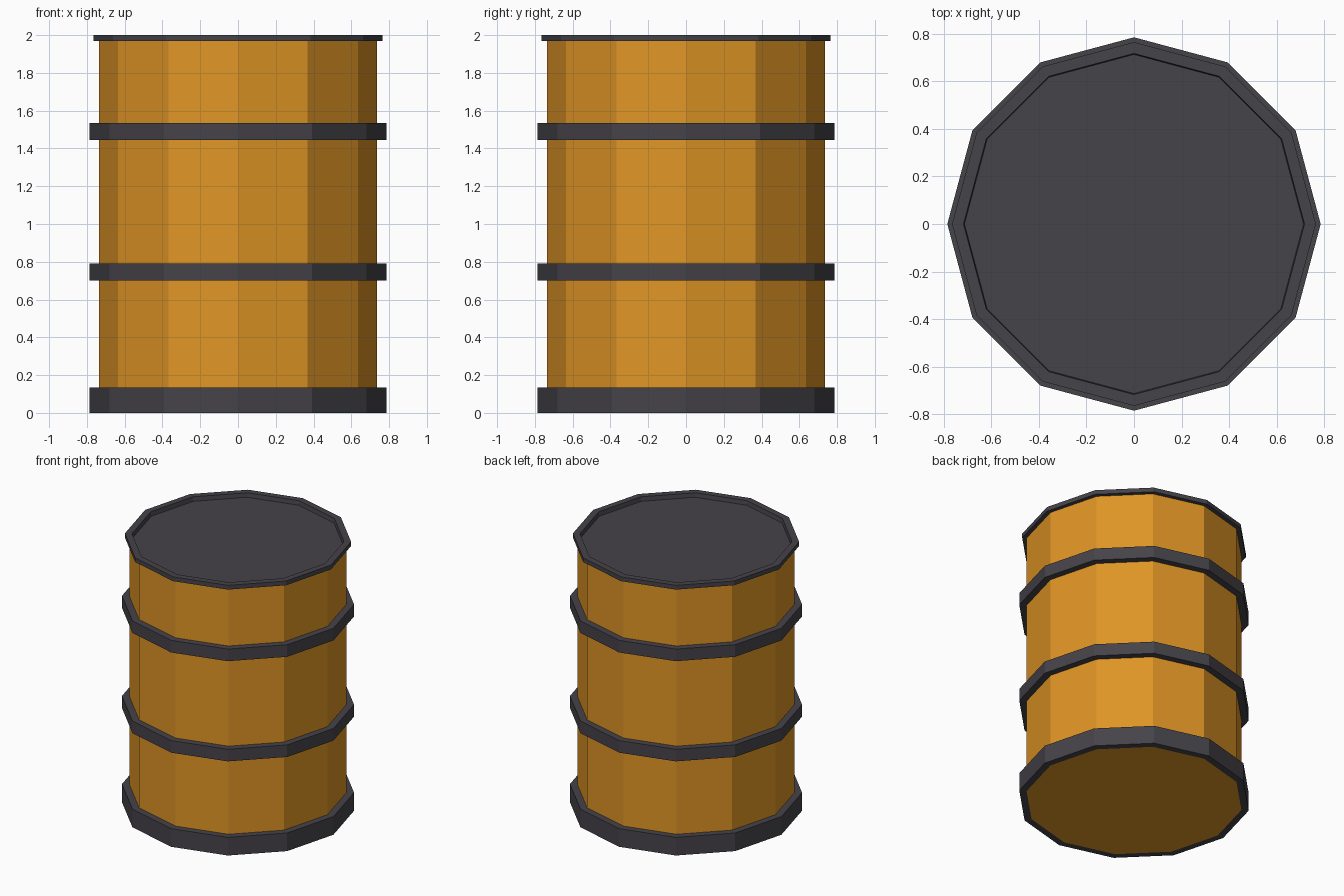
import bpy, bmesh, math

if "Cube" in bpy.data.objects:
    bpy.data.objects.remove(bpy.data.objects["Cube"])

SIDES = 12


def material(name, rgb):
    m = bpy.data.materials.new(name)
    m.diffuse_color = (*rgb, 1.0)
    m.use_nodes = True
    m.node_tree.nodes["Principled BSDF"].inputs["Base Color"].default_value = m.diffuse_color
    return m


ORANGE = material("orange paint", (0.74, 0.30, 0.019))
DARK = material("dark grey metal", (0.060, 0.056, 0.066))
SILVER = material("light grey metal", (0.70, 0.70, 0.70))


def lathe(name, profile, mat, closed=False, location=(0, 0, 0)):
    """Spin (radius, z) points round z; open profiles get flat end caps."""
    bm = bmesh.new()
    rings = []
    for r, z in profile:
        rings.append([bm.verts.new((r * math.cos(a), r * math.sin(a), z))
                      for a in (2 * math.pi * i / SIDES for i in range(SIDES))])
    pairs = list(zip(rings, rings[1:]))
    if closed:
        pairs.append((rings[-1], rings[0]))
    else:
        bm.faces.new(rings[0])
        bm.faces.new(rings[-1])
    for low, high in pairs:
        for i in range(SIDES):
            j = (i + 1) % SIDES
            bm.faces.new((low[i], low[j], high[j], high[i]))
    bmesh.ops.recalc_face_normals(bm, faces=bm.faces)
    mesh = bpy.data.meshes.new(name)
    bm.to_mesh(mesh)
    bm.free()
    mesh.materials.append(mat)
    obj = bpy.data.objects.new(name, mesh)
    obj.location = location
    bpy.context.collection.objects.link(obj)
    return obj


# Drum body
BODY_R, BAND_R = 0.735, 0.785
lathe("drum_body", [(BODY_R, 0), (BODY_R, 1.92)], ORANGE)
lathe("drum_upper_wall", [(BODY_R, 1.92), (BODY_R, 1.98),
                          (0.725, 1.98), (0.725, 1.92)], ORANGE, closed=True)

# Base band and two hoops
for name, z0, z1 in (("base_band", 0.0, 0.135),
                     ("lower_hoop", 0.70, 0.79),
                     ("upper_hoop", 1.445, 1.535)):
    lathe(name, [(BODY_R, z0), (BAND_R, z0), (BAND_R, z1), (BODY_R, z1)],
          DARK, closed=True)

# Lid: raised rim with a recessed top
lathe("lid", [(BODY_R, 1.968), (0.765, 1.968), (0.765, 2.0),
              (0.717, 2.0), (0.709, 1.938)], DARK)

# Filler cap
lathe("filler_cap", [(0.117, 1.93), (0.117, 1.957)], SILVER,
      location=(0, -0.455, 0))
